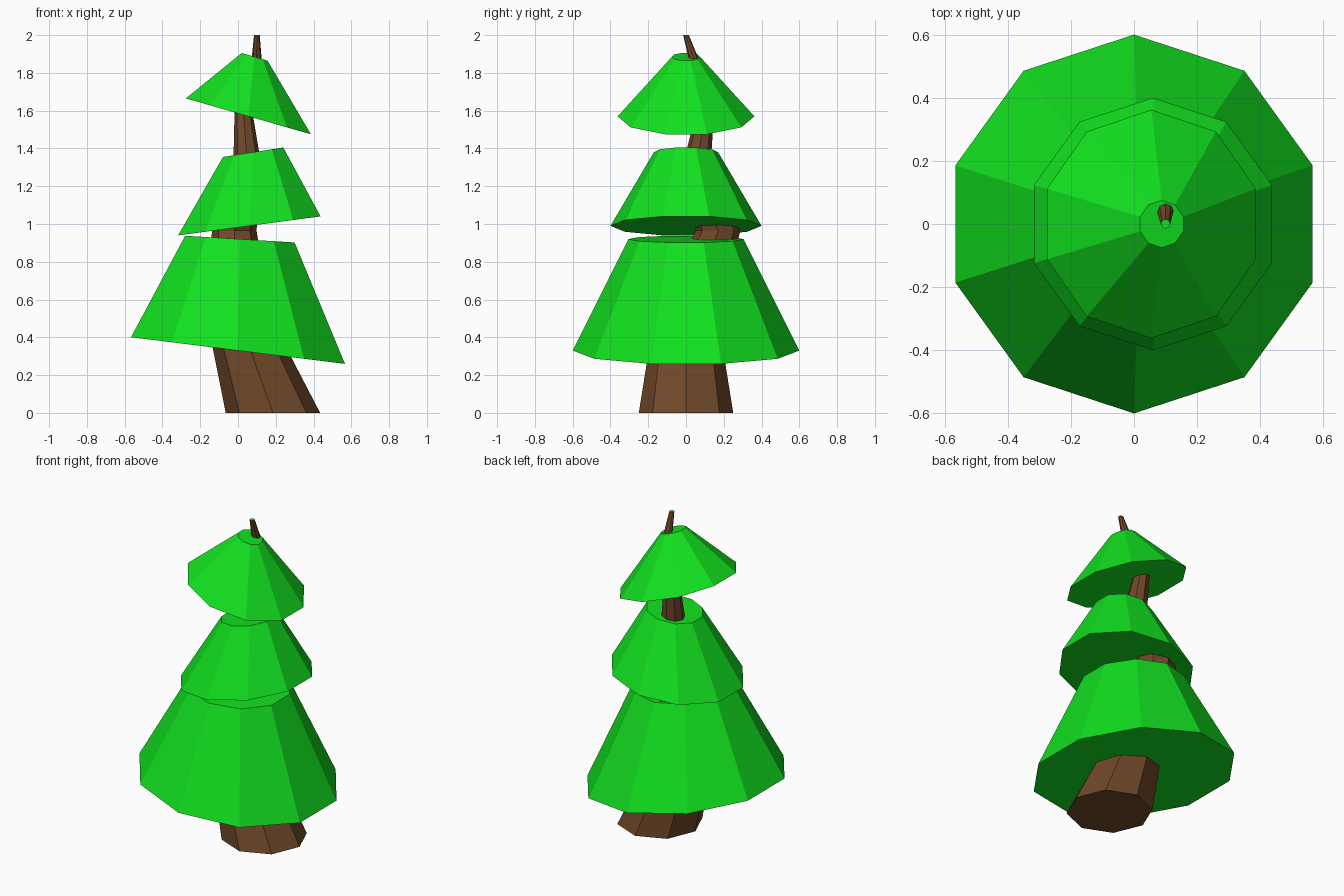
import bpy, bmesh
from math import sin, cos, pi, radians

if "Cube" in bpy.data.objects:
    bpy.data.objects.remove(bpy.data.objects["Cube"])


def material(name, color):
    m = bpy.data.materials.new(name)
    m.diffuse_color = color
    m.use_nodes = True
    m.node_tree.nodes["Principled BSDF"].inputs["Base Color"].default_value = m.diffuse_color
    return m


green = material("foliage_green", (0.006, 0.75, 0.014, 1))
brown = material("bark_brown", (0.16, 0.064, 0.022, 1))


def loft(name, sides, rings, mats, start=0.0):
    """Capped loft through rings of (x, y, z, radius, tilt in degrees)."""
    bm = bmesh.new()
    loops = []
    for x, y, z, r, tilt in rings:
        t = radians(tilt)
        loop = []
        for i in range(sides):
            a = start + 2 * pi * i / sides
            u = r * cos(a)
            loop.append(bm.verts.new((x + u * cos(t), y + r * sin(a), z + u * sin(t))))
        loops.append(loop)
    for lo, hi in zip(loops, loops[1:]):
        for i in range(sides):
            j = (i + 1) % sides
            bm.faces.new((lo[i], lo[j], hi[j], hi[i]))
    bm.faces.new(loops[0][::-1])
    top = bm.faces.new(loops[-1])
    top.material_index = len(mats) - 1
    mesh = bpy.data.meshes.new(name)
    bm.to_mesh(mesh)
    bm.free()
    for m in mats:
        mesh.materials.append(m)
    obj = bpy.data.objects.new(name, mesh)
    bpy.context.collection.objects.link(obj)
    return obj


# Crooked, tapering trunk with a green tip face
loft("trunk", 8, [
    (0.185, 0.0, 0.0, 0.25, 0),
    (0.005, 0.0, 0.5, 0.17, 0),
    (-0.02, 0.17, 0.965, 0.118, 0),
    (0.05, 0.055, 1.30, 0.075, 0),
    (0.025, 0.11, 1.65, 0.042, 0),
    (0.098, 0.065, 1.80, 0.033, 0),
    (0.10, 0.0, 2.0, 0.015, 0),
], [brown, green])

# Three tilted foliage tiers
tiers = {
    "lower_foliage": [(0.0, 0, 0.33, 0.60, -7.1), (0.01, 0, 0.92, 0.305, -3.5)],
    "middle_foliage": [(0.06, 0, 0.99, 0.40, 7.6), (0.08, 0, 1.38, 0.17, 8.9)],
    "upper_foliage": [(0.055, 0, 1.57, 0.362, -16), (0.088, 0, 1.885, 0.075, -16.5)],
}
for name, rings in tiers.items():
    loft(name, 10, rings, [green], start=pi / 2)
